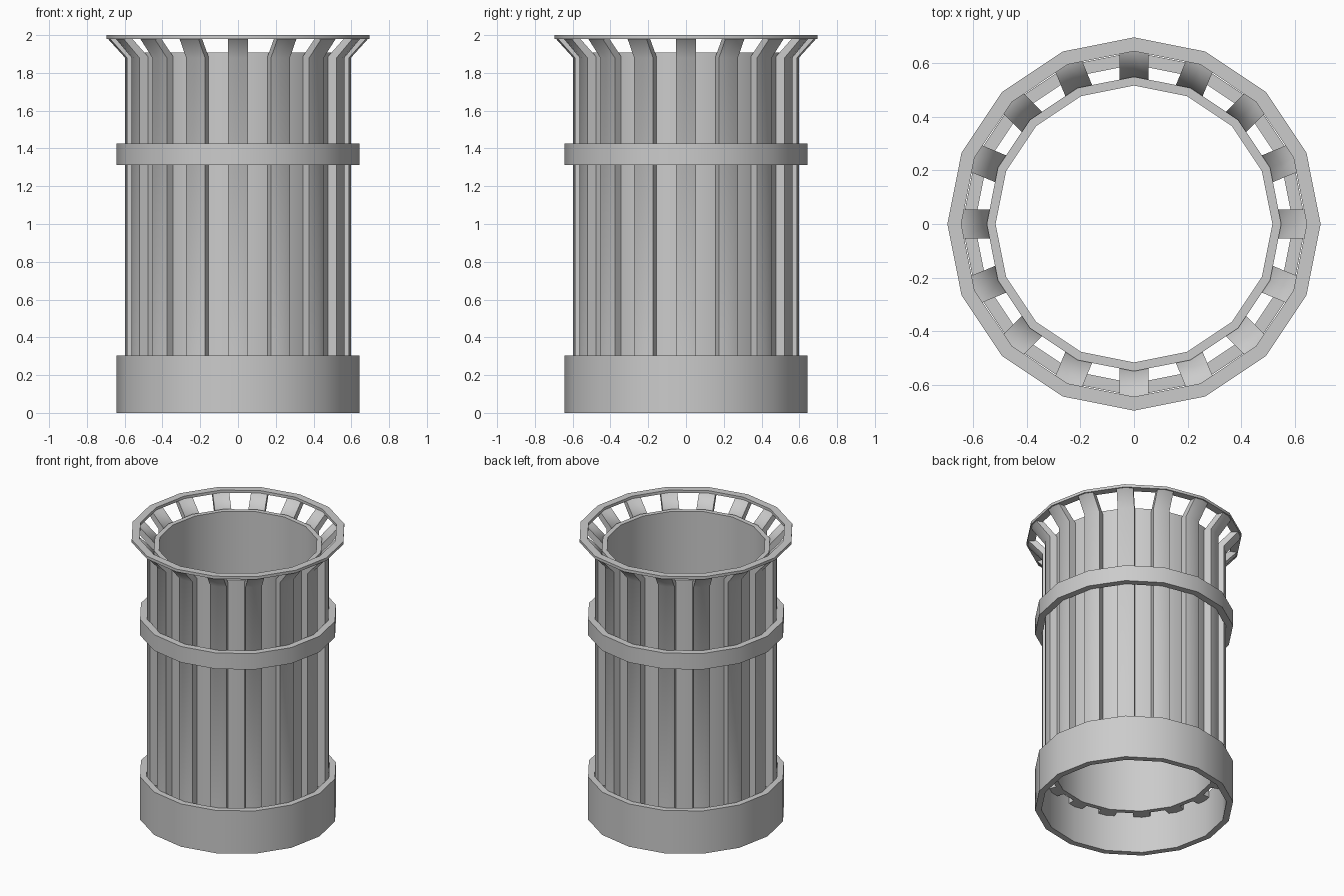
import bpy, bmesh
from math import pi, cos, sin, tan

if "Cube" in bpy.data.objects:
    bpy.data.objects.remove(bpy.data.objects["Cube"])

N = 16
STEP = 2 * pi / N


def finish(name, bm, angle):
    bmesh.ops.recalc_face_normals(bm, faces=bm.faces)
    mesh = bpy.data.meshes.new(name)
    bm.to_mesh(mesh)
    bm.free()
    obj = bpy.data.objects.new(name, mesh)
    bpy.context.collection.objects.link(obj)
    bpy.ops.object.select_all(action='DESELECT')
    obj.select_set(True)
    bpy.context.view_layer.objects.active = obj
    bpy.ops.object.shade_smooth_by_angle(angle=angle)
    return obj


def ring(name, r_in, r_out, z0, z1):
    """Hollow 16-sided ring with a rectangular section."""
    bm = bmesh.new()
    section = [(r_in, z0), (r_out, z0), (r_out, z1), (r_in, z1)]
    loops = [[bm.verts.new((r * cos(i * STEP), r * sin(i * STEP), z))
              for r, z in section] for i in range(N)]
    for i in range(N):
        a, b = loops[i], loops[(i + 1) % N]
        for j in range(4):
            k = (j + 1) % 4
            bm.faces.new((a[j], b[j], b[k], a[k]))
    return finish(name, bm, pi / 6)


def add_slat(bm, ang):
    """Upright strip, creased along the ring corner, flared at the top."""
    inner = [(0.548, 0.26), (0.548, 1.885), (0.64, 1.982)]
    outer = [(0.598, 0.26), (0.598, 1.88), (0.69, 1.982)]
    half = 0.054

    def vert(r, z, w):
        r -= abs(w) * tan(STEP / 2)
        return bm.verts.new((r * cos(ang) - w * sin(ang),
                             r * sin(ang) + w * cos(ang), z))

    widths = (-half, 0, half)
    vi = [[vert(r, z, w) for w in widths] for r, z in inner]
    vo = [[vert(r, z, w) for w in widths] for r, z in outer]
    for g in (vi, vo):
        for i in range(2):
            for j in range(2):
                bm.faces.new((g[i][j], g[i][j + 1], g[i + 1][j + 1], g[i + 1][j]))
    for i in range(2):
        for j in (0, 2):
            bm.faces.new((vi[i][j], vi[i + 1][j], vo[i + 1][j], vo[i][j]))
    for i in (0, 2):
        for j in range(2):
            bm.faces.new((vi[i][j], vi[i][j + 1], vo[i][j + 1], vo[i][j]))


# Rings: open base collar, inner liner, middle band and flared top rim
ring("base_collar", 0.60, 0.642, 0.0, 0.305)
ring("inner_liner", 0.517, 0.55, 0.26, 1.908)
ring("middle_band", 0.595, 0.642, 1.313, 1.427)
ring("top_rim", 0.645, 0.697, 1.98, 2.0)

# Slats around the liner
slats = bmesh.new()
for n in range(N):
    add_slat(slats, n * STEP)
finish("slats", slats, pi * 50 / 180)
